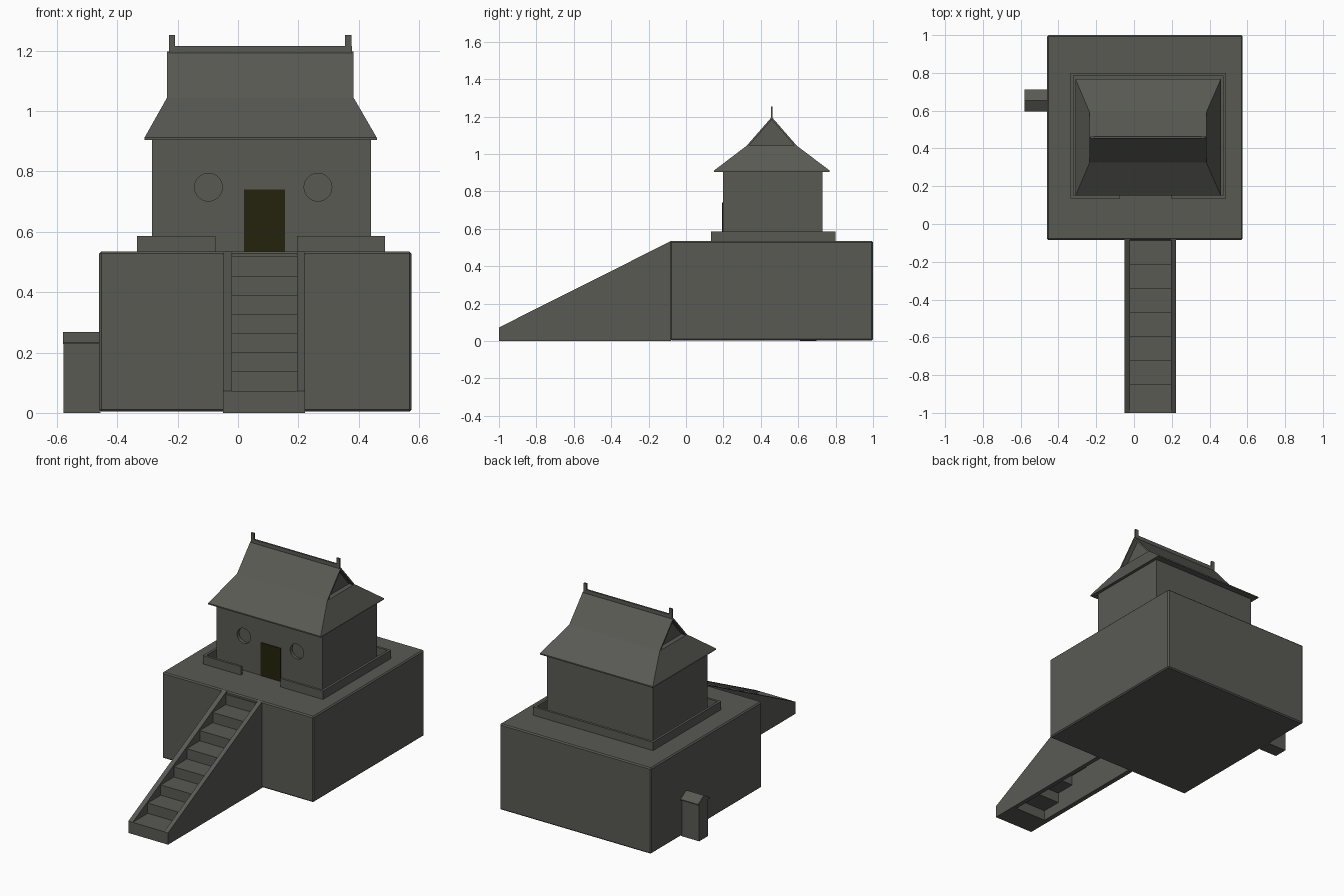
import bpy
import bmesh
import math
from mathutils import Matrix

cube = bpy.data.objects.get("Cube")
if cube:
    bpy.data.objects.remove(cube, do_unlink=True)


def material(name, rgb):
    m = bpy.data.materials.new(name)
    m.use_nodes = True
    m.diffuse_color = (*rgb, 1)
    m.node_tree.nodes["Principled BSDF"].inputs["Base Color"].default_value = (*rgb, 1)
    return m


STONE = material("grey stone", (0.1, 0.1, 0.088))
DARK = material("dark doorway", (0.018, 0.017, 0.004))


def finish(name, bm, mat=STONE):
    bmesh.ops.recalc_face_normals(bm, faces=bm.faces)
    mesh = bpy.data.meshes.new(name)
    bm.to_mesh(mesh)
    bm.free()
    mesh.materials.append(mat)
    ob = bpy.data.objects.new(name, mesh)
    bpy.context.collection.objects.link(ob)
    return ob


def box(name, x, y, z, mat=STONE):
    """Box from (low, high) ranges on each axis."""
    bm = bmesh.new()
    bmesh.ops.create_cube(bm, size=1)
    for v in bm.verts:
        v.co = [r[0] if c < 0 else r[1] for c, r in zip(v.co, (x, y, z))]
    return finish(name, bm, mat)


def prism(name, x, profile):
    """Extrude a (y, z) outline along x."""
    bm = bmesh.new()
    face = bm.faces.new([bm.verts.new((x[0], y, z)) for y, z in profile])
    new = bmesh.ops.extrude_face_region(bm, geom=[face])["geom"]
    moved = [g for g in new if isinstance(g, bmesh.types.BMVert)]
    bmesh.ops.translate(bm, verts=moved, vec=(x[1] - x[0], 0, 0))
    return finish(name, bm)


def loft(name, rings):
    """Stack of rectangles (x range, y range, height), capped at both ends."""
    bm = bmesh.new()
    loops = [[bm.verts.new((x[i], y[j], z)) for i, j in ((0, 0), (1, 0), (1, 1), (0, 1))]
             for x, y, z in rings]
    for a, b in zip(loops, loops[1:]):
        for i in range(4):
            k = (i + 1) % 4
            bm.faces.new((a[i], a[k], b[k], b[i]))
    bm.faces.new(loops[0])
    bm.faces.new(loops[-1])
    return finish(name, bm)


# Large base block with softened edges
GROUND = 0.535
base = box("base_block", (-0.46, 0.575), (-0.085, 1.0), (0.004, GROUND))
bevel = base.modifiers.new("edge bevel", "BEVEL")
bevel.width = 0.007
bevel.segments = 1

# Staircase: sloping side walls and steps that are open underneath
for side, x in (("right", (-0.05, -0.02)), ("left", (0.195, 0.222))):
    prism(f"stair_wall_{side}", x,
          [(-1, 0), (-0.08, 0), (-0.08, GROUND), (-1, 0.073)])
RUN, RISE = 0.127, 0.0635
for i in range(8):
    front = -1 if i == 0 else -0.98 + i * RUN
    back = min(-0.98 + (i + 1) * RUN + 0.01, -0.08)
    top = 0.073 + i * RISE
    box(f"step_{i + 1}", (-0.02, 0.195), (front, back), (top - 0.073, top))

# Low wall around the house, open at the front
T = 0.015
X0, X1, Y0, Y1 = -0.335, 0.487, 0.135, 0.8
low = (GROUND - 0.005, 0.587)
box("low_wall_back", (X0, X1), (Y1 - T, Y1), low)
box("low_wall_right", (X0, X0 + T), (Y0, Y1 - T), low)
box("low_wall_left", (X1 - T, X1), (Y0, Y1 - T), low)
box("low_wall_front_right", (X0 + T, -0.075), (Y0, Y0 + T), low)
box("low_wall_front_left", (0.195, X1 - T), (Y0, Y0 + T), low)

# House body with two shallow round windows
FRONT = 0.197
house = box("house_body", (-0.285, 0.441), (FRONT, 0.73), (GROUND - 0.005, 0.906))
for i, x in enumerate((-0.098, 0.265)):
    bm = bmesh.new()
    bmesh.ops.create_cone(
        bm, cap_ends=True, segments=32, radius1=0.046, radius2=0.046, depth=0.04,
        matrix=Matrix.Translation((x, FRONT, 0.748)) @ Matrix.Rotation(math.pi / 2, 4, "X"))
    cutter = finish(f"window_cutter_{i}", bm)
    cutter.hide_render = True
    cutter.hide_viewport = False
    cut = house.modifiers.new("round window", "BOOLEAN")
    cut.operation = "DIFFERENCE"
    cut.solver = "EXACT"
    cut.object = cutter
    bpy.context.view_layer.objects.active = house
    bpy.ops.object.modifier_apply(modifier=cut.name)
    bpy.data.objects.remove(cutter, do_unlink=True)

box("door", (0.02, 0.155), (FRONT - 0.004, FRONT + 0.004), (GROUND, 0.74), DARK)

# Flared lower roof
RX, RY, KNEE, MID, PEAK = (-0.235, 0.383), (0.325, 0.592), 1.045, 0.4585, 1.198
EX, EY = (-0.31, 0.46), (0.15, 0.768)
loft("lower_roof", [(EX, EY, 0.904), (EX, EY, 0.912), (RX, RY, KNEE)])

# Steep upper roof: two slabs over a gable wall set in from the ends
for side, y in (("front", RY[0]), ("back", RY[1])):
    inner = y + (0.012 if y < MID else -0.012)
    prism(f"upper_roof_{side}", RX,
          [(y, KNEE), (inner, KNEE), (MID, PEAK - 0.014), (MID, PEAK)])
prism("gable_wall", (RX[0] + 0.03, RX[1] - 0.03),
      [(RY[0] + 0.008, KNEE), (RY[1] - 0.008, KNEE), (MID, PEAK - 0.01)])

# Ridge beam and end posts
thin = (MID - 0.005, MID + 0.005)
box("ridge_beam", (-0.228, 0.378), thin, (PEAK - 0.006, 1.216))
box("ridge_post_right", (-0.229, -0.208), thin, (PEAK, 1.253))
box("ridge_post_left", (0.355, 0.376), thin, (PEAK, 1.253))

# Small side shed with a pitched roof
box("side_shed", (-0.578, -0.455), (0.61, 0.697), (0, 0.24))
prism("side_shed_roof", (-0.58, -0.455),
      [(0.595, 0.228), (0.711, 0.228), (0.711, 0.234), (0.653, 0.268), (0.595, 0.234)])
